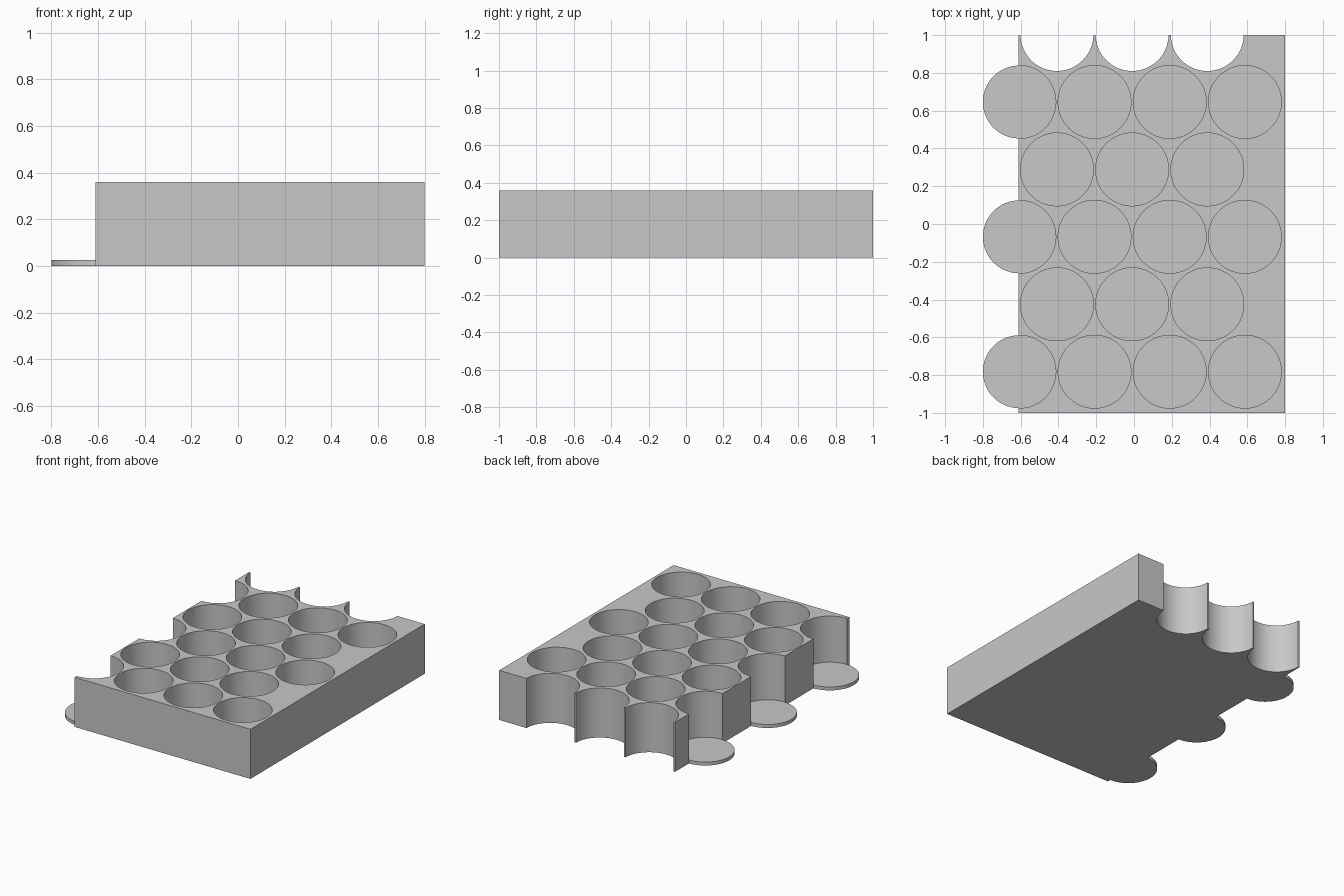
import bpy, bmesh, math
from mathutils import Matrix

if "Cube" in bpy.data.objects:
    bpy.data.objects.remove(bpy.data.objects["Cube"])

LEFT, RIGHT, HEIGHT, FLOOR = -0.611, 0.80, 0.36, 0.025
R, PITCH, ROW = 0.193, 0.398, 0.357
X0, Y0 = -0.607, -0.782
SEG = 96

grey = bpy.data.materials.new("plain grey")
grey.diffuse_color = (0.58, 0.58, 0.58, 1)
grey.use_nodes = True
grey.node_tree.nodes["Principled BSDF"].inputs["Base Color"].default_value = grey.diffuse_color


def make_object(name, bm):
    bmesh.ops.recalc_face_normals(bm, faces=bm.faces[:])
    mesh = bpy.data.meshes.new(name)
    bm.to_mesh(mesh)
    bm.free()
    mesh.materials.append(grey)
    obj = bpy.data.objects.new(name, mesh)
    bpy.context.collection.objects.link(obj)
    return obj


def smooth(obj):
    bpy.ops.object.select_all(action='DESELECT')
    obj.select_set(True)
    bpy.context.view_layer.objects.active = obj
    bpy.ops.object.shade_smooth_by_angle(angle=math.radians(30))


# tray block
bm = bmesh.new()
bmesh.ops.create_cube(bm, size=1, matrix=Matrix.Translation(
    ((LEFT + RIGHT) / 2, 0, HEIGHT / 2)) @ Matrix.Diagonal((RIGHT - LEFT, 2, HEIGHT, 1)))
tray = make_object("tray", bm)

# staggered pockets; the last row cuts right through the back edge
bm = bmesh.new()
for row in range(6):
    odd = row % 2
    bottom = -0.1 if row == 5 else FLOOR
    top = HEIGHT + 0.1
    for col in range(3 if odd else 4):
        pos = (X0 + PITCH * (col + odd / 2), Y0 + ROW * row, (top + bottom) / 2)
        bmesh.ops.create_cone(bm, cap_ends=True, segments=SEG, radius1=R, radius2=R,
                              depth=top - bottom, matrix=Matrix.Translation(pos))
cutter = make_object("pocket_cutter", bm)
cutter.hide_render = True

mod = tray.modifiers.new("pockets", 'BOOLEAN')
mod.operation, mod.solver, mod.object = 'DIFFERENCE', 'EXACT', cutter
bpy.context.view_layer.objects.active = tray
bpy.ops.object.modifier_apply(modifier=mod.name)
bpy.data.objects.remove(cutter)
smooth(tray)

# floor tabs of the half-open pockets on the left side
a0 = math.acos((LEFT - X0) / R)
for row in (0, 2, 4):
    bm = bmesh.new()
    n = SEG // 2
    angles = [a0 + (2 * math.pi - 2 * a0) * i / n for i in range(n + 1)]
    face = bm.faces.new([bm.verts.new((X0 + R * math.cos(a), Y0 + ROW * row + R * math.sin(a), 0))
                         for a in angles])
    ext = bmesh.ops.extrude_face_region(bm, geom=[face], use_keep_orig=True)
    bmesh.ops.translate(bm, vec=(0, 0, FLOOR),
                        verts=[v for v in ext["geom"] if isinstance(v, bmesh.types.BMVert)])
    smooth(make_object(f"floor_tab_{row // 2 + 1}", bm))
